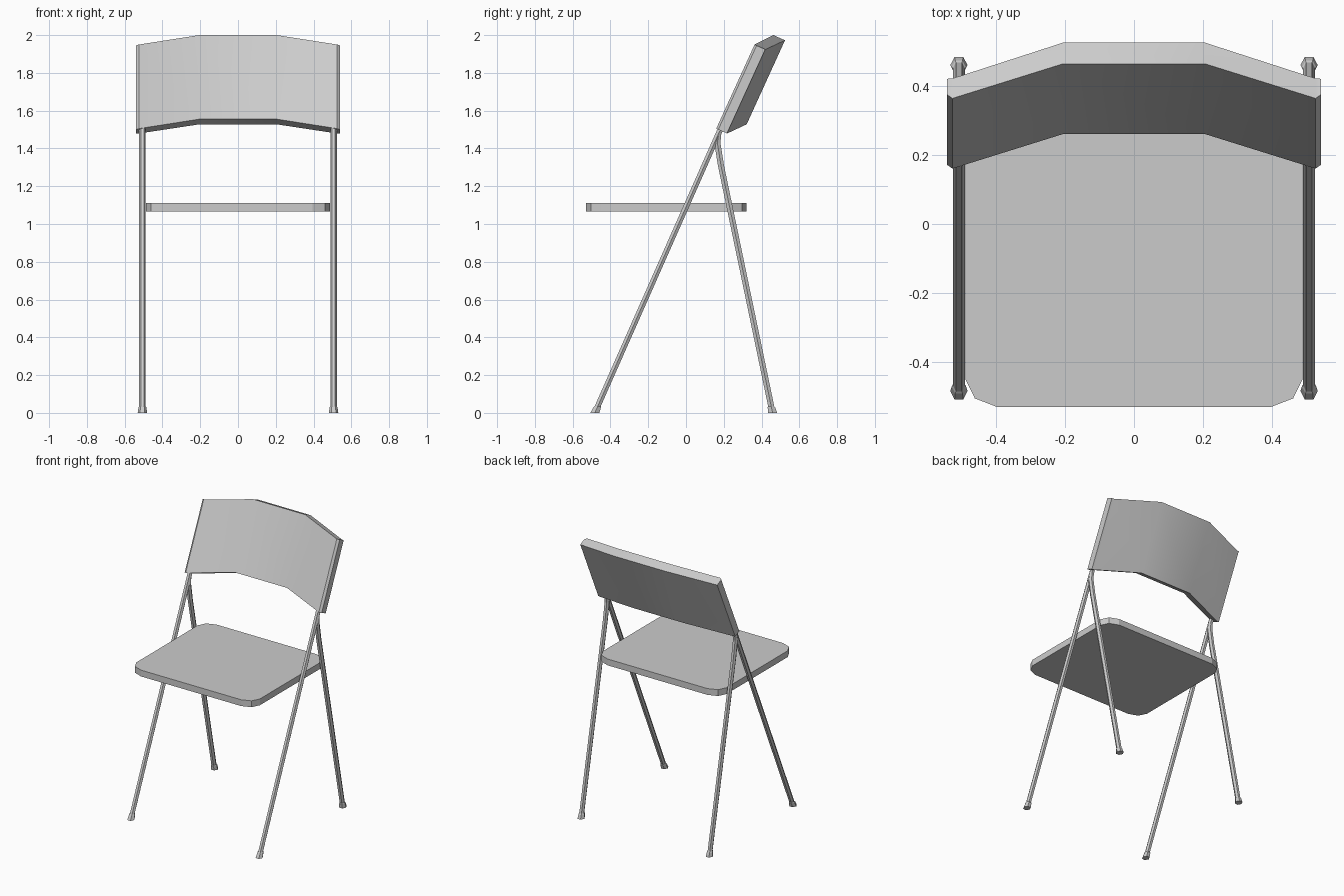
import bpy, bmesh
from math import cos, sin, tau, radians

if "Cube" in bpy.data.objects:
    bpy.data.objects.remove(bpy.data.objects["Cube"])


def loft(name, rings, mirror=False):
    """Skin a list of equal-length point rings and cap both ends."""
    bm = bmesh.new()
    vs = [[bm.verts.new(p) for p in ring] for ring in rings]
    n = len(vs[0])
    for a, b in zip(vs, vs[1:]):
        for i in range(n):
            j = (i + 1) % n
            bm.faces.new((a[i], a[j], b[j], b[i]))
    bm.faces.new(vs[0][::-1])
    bm.faces.new(vs[-1])
    bmesh.ops.recalc_face_normals(bm, faces=bm.faces)
    mesh = bpy.data.meshes.new(name)
    bm.to_mesh(mesh)
    bm.free()
    obj = bpy.data.objects.new(name, mesh)
    bpy.context.collection.objects.link(obj)
    if mirror:
        obj.modifiers.new("Mirror", 'MIRROR').use_mirror_merge = False
    return obj


def hex_ring(y, z, r):
    return [(0.506 + r * cos(k * tau / 6), y + 1.1 * r * sin(k * tau / 6), z)
            for k in range(6)]


# Seat: slab with clipped corners
quarter = [(0.487, 0.345), (0.46, 0.40), (0.395, 0.425)]
outline = (quarter + [(-x, y) for x, y in quarter[::-1]]
           + [(-x, -y) for x, y in quarter] + [(x, -y) for x, y in quarter[::-1]])
loft("seat", [[(x, y - 0.104, z) for x, y in outline] for z in (1.065, 1.11)])

# Backrest: reclined panel with three facets, lofted across its width
half = [(0.54, 0.171, 1.500, 0.05), (0.525, 0.16, 1.505, 0.063),
        (0.205, 0.26, 1.555, 0.067)]
stations = half + [(-x, y, z, t) for x, y, z, t in half[::-1]]
rings = []
for x, y, z, t in stations:
    yb, zb = y + 0.912 * t, z - 0.41 * t
    rings.append([(x, y, z), (x, y + 0.203, z + 0.445),
                  (x, yb + 0.203, zb + 0.445), (x, yb, zb)])
backrest = loft("backrest", rings)

# Front legs: slanted hexagonal tubes with flared feet, up into the backrest
loft("front_legs", [hex_ring(-0.483 + 0.443 * z, z, r) for z, r in
                    [(0, 0.025), (0.03, 0.021), (0.035, 0.017), (1.52, 0.017)]],
     mirror=True)

# Back legs: bent at the top where they meet the front legs
loft("back_legs", [hex_ring(y, z, r) for y, z, r in
                   [(0.459, 0, 0.025), (0.452, 0.03, 0.021), (0.451, 0.035, 0.017),
                    (0.185, 1.31, 0.017), (0.166, 1.43, 0.017), (0.172, 1.47, 0.015)]],
     mirror=True)

# Soft shading across the shallow backrest bends
bpy.context.view_layer.objects.active = backrest
backrest.select_set(True)
bpy.ops.object.shade_smooth_by_angle(angle=radians(30))
